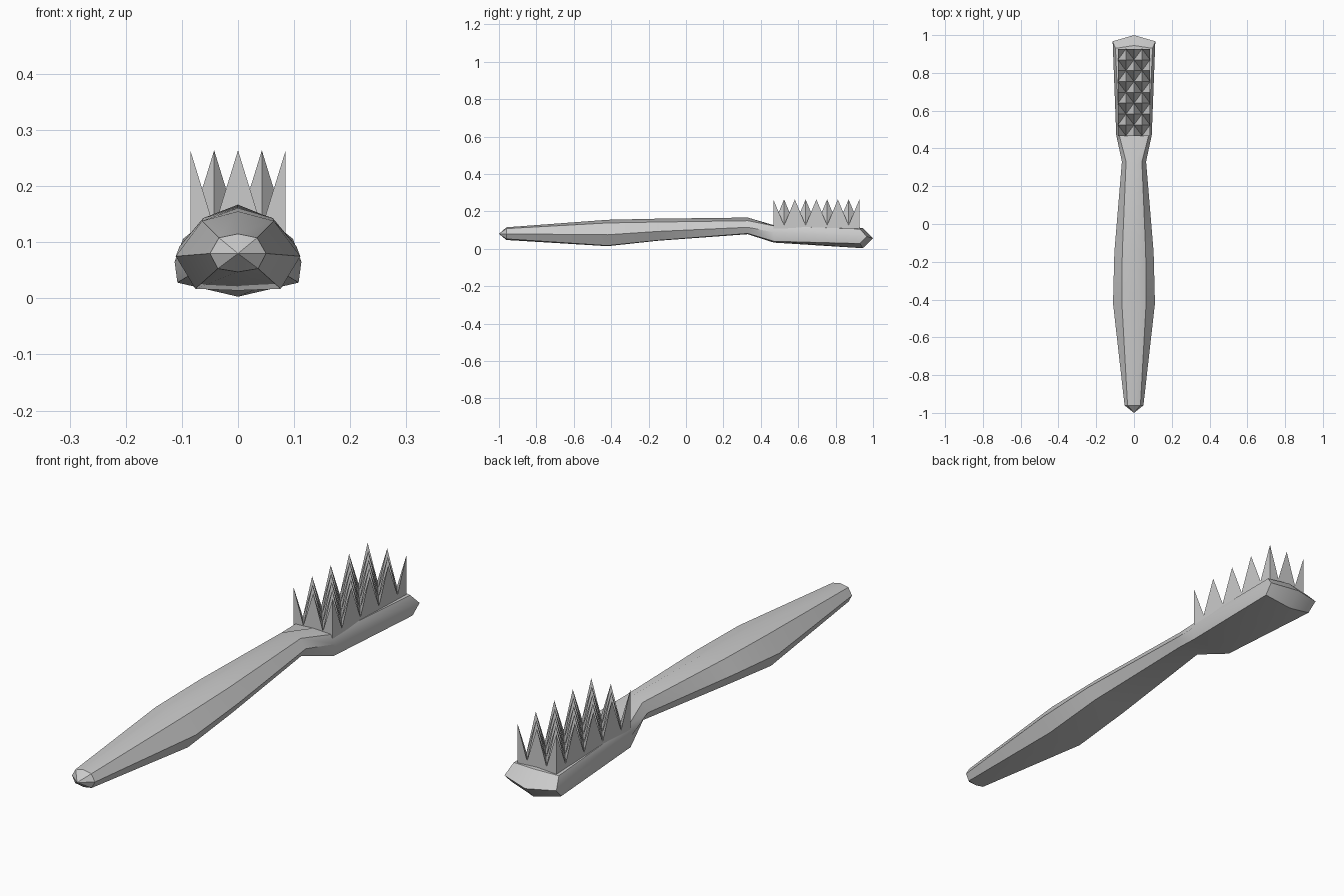
import bpy, bmesh

if "Cube" in bpy.data.objects:
    bpy.data.objects.remove(bpy.data.objects["Cube"])

def make_object(name, bm, angle):
    bmesh.ops.recalc_face_normals(bm, faces=bm.faces)
    me = bpy.data.meshes.new(name)
    bm.to_mesh(me)
    bm.free()
    ob = bpy.data.objects.new(name, me)
    bpy.context.collection.objects.link(ob)
    bpy.ops.object.select_all(action='DESELECT')
    ob.select_set(True)
    bpy.context.view_layer.objects.active = ob
    if angle:
        bpy.ops.object.shade_smooth_by_angle(angle=angle)
    return ob

# brush body: eight-sided sections lofted along y
# y, top centre z, shoulder (x, z), side (x, z), lower corner (x, z), bottom centre z
sections = [
    (-0.96, .115, .034, .108, .050, .080, .036, .053, .047),
    (-0.42, .155, .064, .138, .111, .075, .076, .017, .014),
    (-0.15, .161, .062, .143, .104, .093, .074, .045, .043),
    (0.33, .167, .042, .150, .064, .115, .045, .082, .078),
    (0.47, .126, .078, .122, .094, .088, .088, .040, .033),
    (0.945, .112, .098, .106, .113, .065, .108, .028, .003),
]

def build_body():
    bm = bmesh.new()
    rings = []
    for y, zt, xa, za, xs, zs, xb, zb, zm in sections:
        head_end = y > 0.9
        # the head end is swept back at its shoulders and forward at its sides
        ya = y - 0.015 if head_end else y
        ys = y + 0.022 if head_end else y
        half = [(xa, ya, za), (xs, ys, zs), (xb, ya, zb)]
        pts = [(0, y, zt)] + half + [(0, y, zm)]
        pts += [(-p[0], p[1], p[2]) for p in reversed(half)]
        rings.append([bm.verts.new(p) for p in pts])
    for a, b in zip(rings, rings[1:]):
        for i in range(8):
            j = (i + 1) % 8
            bm.faces.new((a[i], a[j], b[j], b[i]))
    # pointed caps
    for ring, tip in ((rings[0], (0, -1, .080)), (rings[-1], (0, 1, .056))):
        v = bm.verts.new(tip)
        for i in range(8):
            bm.faces.new((ring[i], ring[(i + 1) % 8], v))
    return make_object("brush_body", bm, 0.6)

# bristles: checkerboard of peaks and valleys with side walls
def build_bristles(nx=4, ny=8, x0=-.085, x1=.085, y0=.467, y1=.927):
    bm = bmesh.new()
    top = {}
    low = {}
    for i in range(nx + 1):
        for j in range(ny + 1):
            x = x0 + (x1 - x0) * i / nx
            y = y0 + (y1 - y0) * j / ny
            z = .264 if (i + j) % 2 == 0 else .126
            top[i, j] = bm.verts.new((x, y, z))
            low[i, j] = bm.verts.new((x, y, .095))
    for i in range(nx):
        for j in range(ny):
            q = [top[i, j], top[i + 1, j], top[i + 1, j + 1], top[i, j + 1]]
            k = 1 if (i + j) % 2 == 0 else 0   # split between the two valleys
            bm.faces.new((q[k], q[k + 1], q[k + 2]))
            bm.faces.new((q[k], q[k + 2], q[(k + 3) % 4]))
            bm.faces.new((low[i, j], low[i, j + 1], low[i + 1, j + 1], low[i + 1, j]))
    rim = [(i, 0) for i in range(nx)] + [(nx, j) for j in range(ny)]
    rim += [(i, ny) for i in range(nx, 0, -1)] + [(0, j) for j in range(ny, 0, -1)]
    for a, b in zip(rim, rim[1:] + rim[:1]):
        bm.faces.new((low[a], low[b], top[b], top[a]))
    return make_object("bristles", bm, 0)

build_body()
build_bristles()
